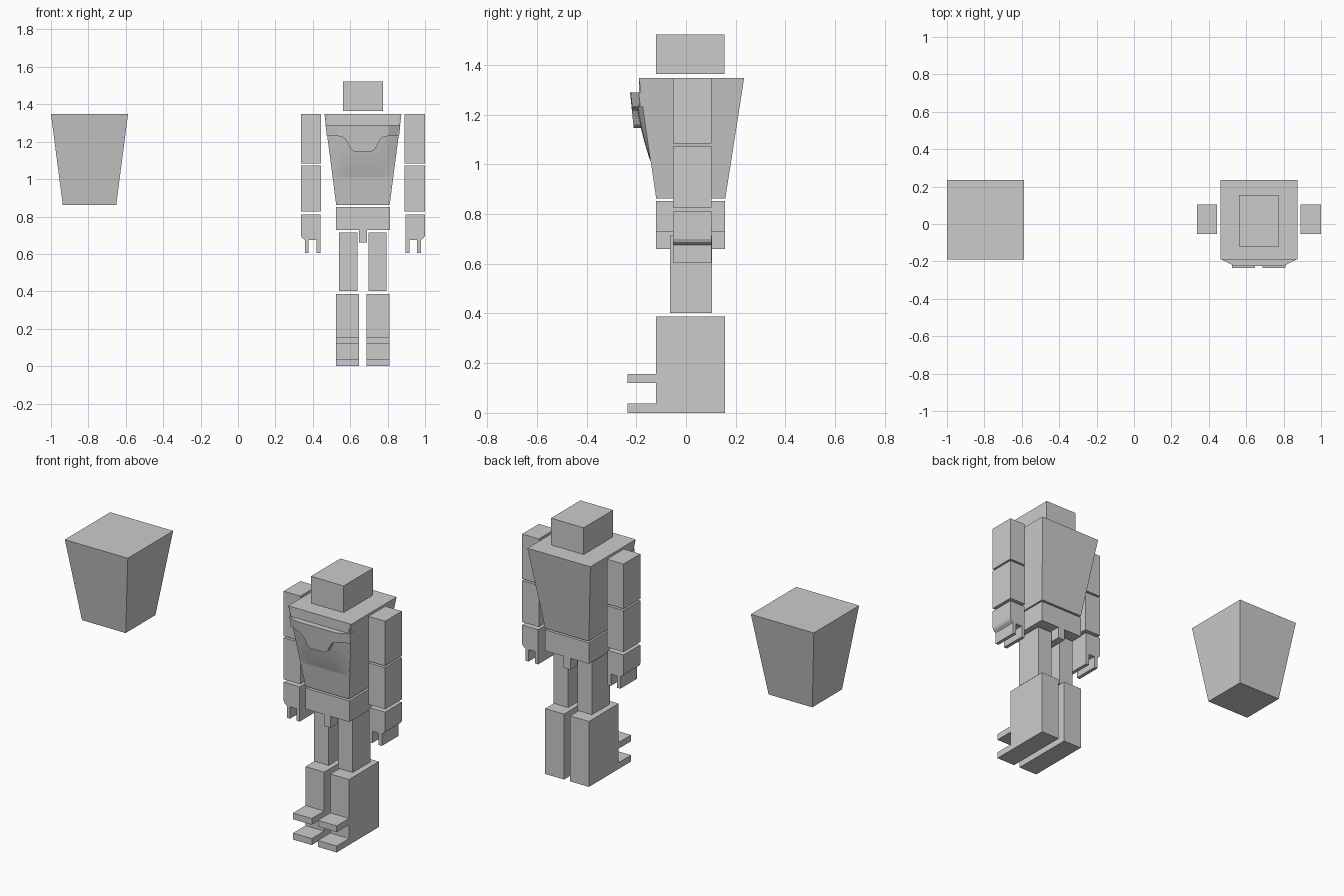
import bpy, bmesh

if "Cube" in bpy.data.objects:
    bpy.data.objects.remove(bpy.data.objects["Cube"])

CX = 0.668  # centre line of the figure


def finish(name, bm):
    bmesh.ops.recalc_face_normals(bm, faces=bm.faces)
    me = bpy.data.meshes.new(name)
    bm.to_mesh(me)
    bm.free()
    ob = bpy.data.objects.new(name, me)
    bpy.context.collection.objects.link(ob)
    return ob


def frustum(name, bottom, top, z0, z1):
    """bottom / top are (x0, x1, y0, y1) rectangles."""
    bm = bmesh.new()
    rings = [[bm.verts.new((r[i], r[j], z)) for i, j in ((0, 2), (1, 2), (1, 3), (0, 3))]
             for r, z in ((bottom, z0), (top, z1))]
    a, b = rings
    bm.faces.new(a)
    bm.faces.new(b)
    for i in range(4):
        k = (i + 1) % 4
        bm.faces.new((a[i], a[k], b[k], b[i]))
    return finish(name, bm)


def box(name, x0, x1, y0, y1, z0, z1):
    return frustum(name, (x0, x1, y0, y1), (x0, x1, y0, y1), z0, z1)


def prism(name, pts, axis, lo, hi):
    """Extrude a profile: axis 'x' takes (y, z) points, 'y' takes (x, z)."""
    bm = bmesh.new()
    co = (lambda p, d: (d, p[0], p[1])) if axis == 'x' else (lambda p, d: (p[0], d, p[1]))
    a = [bm.verts.new(co(p, lo)) for p in pts]
    b = [bm.verts.new(co(p, hi)) for p in pts]
    bm.faces.new(a)
    bm.faces.new(b)
    for i in range(len(pts)):
        k = (i + 1) % len(pts)
        bm.faces.new((a[i], a[k], b[k], b[i]))
    return finish(name, bm)


def loft(name, rings):
    """Join closed point loops into a capped solid."""
    bm = bmesh.new()
    vs = [[bm.verts.new(p) for p in r] for r in rings]
    n = len(vs[0])
    for a, b in zip(vs, vs[1:]):
        for i in range(n):
            k = (i + 1) % n
            bm.faces.new((a[i], a[k], b[k], b[i]))
    bm.faces.new(vs[0])
    bm.faces.new(vs[-1])
    return finish(name, bm)


# Spare tapered block and matching torso
for name, cx in (("tapered_block", -0.794), ("torso", CX)):
    frustum(name, (cx - 0.143, cx + 0.143, -0.12, 0.158),
            (cx - 0.206, cx + 0.206, -0.19, 0.234), 0.862, 1.348)

# Head
box("head", CX - 0.107, CX + 0.107, -0.12, 0.155, 1.363, 1.522)

# Pelvis with central tab
prism("pelvis", [(CX - 0.143, 0.852), (CX + 0.145, 0.852), (CX + 0.145, 0.728),
                 (CX + 0.022, 0.728), (CX + 0.022, 0.66), (CX - 0.022, 0.66),
                 (CX - 0.022, 0.728), (CX - 0.143, 0.728)], 'y', -0.12, 0.157)

# Chest plate: chamfered ends, scalloped lower edge
half = [(0.2, 1.23, -0.19), (0.137, 1.23, -0.222), (0.115, 1.228, -0.224), (0.095, 1.215, -0.225),
        (0.08, 1.19, -0.225), (0.065, 1.16, -0.225), (0.045, 1.147, -0.225)]
cols = [(-u, z, y) for u, z, y in half] + half[::-1]
plate = []
for u, zb, y in cols:
    yb = y + (1.29 - zb) * 0.1
    w = 0.966 if abs(u) > 0.19 else 1.0
    plate.append([(CX + u, y, 1.29), (CX + u * w, yb, zb), (CX + u * w, -0.15, zb), (CX + u, -0.15, 1.29)])
loft("chest_plate", plate)

# Upper collar strip: upright front above the plate
prism("collar", [(-0.19, 1.348), (-0.19, 1.23), (-0.15, 1.23), (-0.15, 1.348)], 'x', CX - 0.19, CX + 0.19)

# Belly swelling that fades into the torso
rings = []
for i in range(9):
    z = 1.235 - 0.225 * i / 8
    base = -0.19 + (1.348 - z) * 0.144
    width = 0.143 + (z - 0.862) * 0.1296 - 0.001
    swell = 0.023 * (1 - (i / 8) ** 2)
    front = []
    for j in range(13):
        t = -1 + j / 6
        front.append((CX + t * width, base - 0.001 - swell * (1 - abs(t) ** 4), z))
    rings.append(front + [(CX + width, base + 0.02, z), (CX - width, base + 0.02, z)])
belly = loft("belly", rings)
bpy.context.view_layer.objects.active = belly
belly.select_set(True)
bpy.ops.object.shade_smooth_by_angle()

# Limbs, built for each side
for side, s in (("left", -1), ("right", 1)):
    def X(u):
        return CX + s * u

    box(side + "_upper_arm", X(0.223), X(0.332), -0.053, 0.103, 1.083, 1.348)
    box(side + "_forearm", X(0.223), X(0.332), -0.053, 0.103, 0.827, 1.073)
    # Hand with two prongs and a sloped outer edge
    prism(side + "_hand", [(X(u), z) for u, z in (
        (0.227, 0.81), (0.332, 0.81), (0.332, 0.70), (0.327, 0.688), (0.311, 0.675), (0.311, 0.605),
        (0.29, 0.605), (0.29, 0.675), (0.248, 0.675), (0.248, 0.605), (0.227, 0.605))],
        'y', -0.053, 0.103)
    box(side + "_thigh", X(0.03), X(0.127), -0.064, 0.105, 0.402, 0.714)
    # Boot with two forward tabs
    prism(side + "_boot", [(-0.12, 0.387), (0.157, 0.387), (0.157, 0.0), (-0.236, 0.0), (-0.236, 0.038),
                           (-0.12, 0.038), (-0.12, 0.12), (-0.236, 0.12), (-0.236, 0.157), (-0.12, 0.157)],
          'x', X(0.02), X(0.143))
